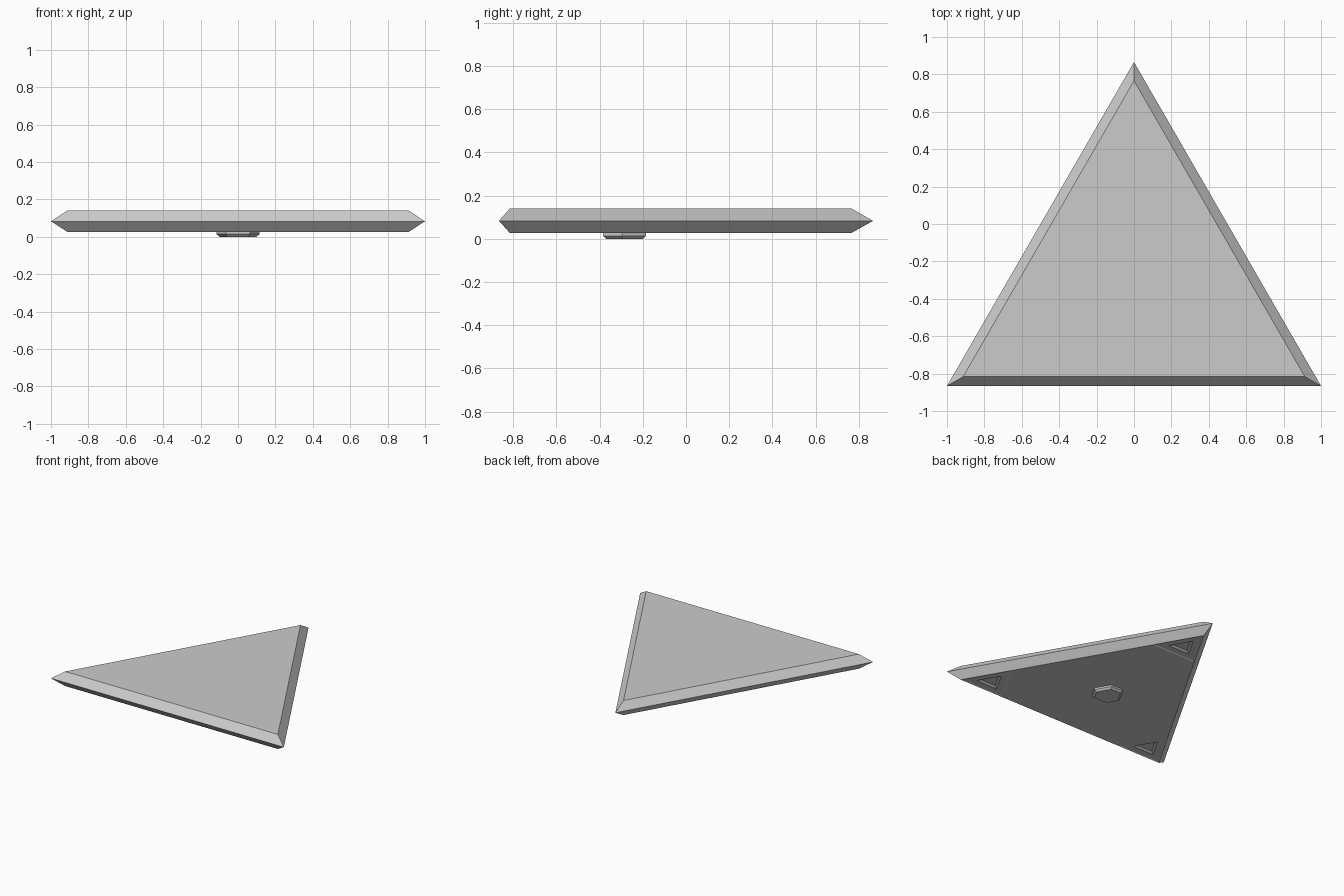
import bpy, bmesh
from math import sin, cos, radians, sqrt
from mathutils import Vector

if "Cube" in bpy.data.objects:
    bpy.data.objects.remove(bpy.data.objects["Cube"])

CY = -sqrt(3) / 6          # centroid of the triangular outline
TOP, MID, LOW = 0.14, 0.083, 0.027
CORNERS = [Vector((cos(radians(a)), sin(radians(a)), 0)) for a in (90, 210, 330)]


def loft(bm, rings):
    """Join stacked closed rings and cap both ends; rings go bottom to top."""
    vs = [[bm.verts.new(p) for p in r] for r in rings]
    n = len(vs[0])
    for a, b in zip(vs, vs[1:]):
        for i in range(n):
            j = (i + 1) % n
            bm.faces.new((a[i], a[j], b[j], b[i]))
    low = bm.faces.new(vs[0][::-1])
    bm.faces.new(vs[-1])
    bm.normal_update()
    return low


def finish(bm, name):
    me = bpy.data.meshes.new(name)
    bm.to_mesh(me)
    bm.free()
    bpy.context.collection.objects.link(bpy.data.objects.new(name, me))


def tri(radius, z):
    return [c * radius + Vector((0, CY, z)) for c in CORNERS]


# Bevelled triangular slab
R = 2 / sqrt(3)
bm = bmesh.new()
loft(bm, [tri(R - 0.1, LOW), tri(R, MID), tri(R - 0.1, TOP)])

# Split the underside into a centre and three corner panels
CUT = R - 0.43
for c in CORNERS:
    faces = [f for f in bm.faces if f.normal.z < -0.99]
    geom = set(faces)
    for f in faces:
        geom.update(f.edges)
        geom.update(f.verts)
    bmesh.ops.bisect_plane(bm, geom=list(geom), dist=1e-5,
                           plane_co=c * CUT + Vector((0, CY, 0)), plane_no=c)
bm.normal_update()
panels = [f for f in bm.faces if f.normal.z < -0.99 and len(f.verts) == 3]

# Shallow step, flat border, then a sloped triangular pocket in each corner
for thick, depth in ((0.006, -0.004), (0.051, 0), (0.016, -0.012)):
    bmesh.ops.inset_individual(bm, faces=panels, thickness=thick, depth=depth,
                               use_even_offset=True)
finish(bm, "triangular_slab")


# Clipped-corner knob under the centre
def knob_ring(scale, z, long=0.13, short=0.10):
    r = (long + 2 * short) / (2 * sqrt(3))
    cut = 2 * r - short * sqrt(3) / 2
    pts = []
    for c in CORNERS:
        side = Vector((-c.y, c.x, 0))
        for s in (-1, 1):
            pts.append((c * cut + side * s * short / 2) * scale + Vector((0, CY, z)))
    return pts


bm = bmesh.new()
loft(bm, [knob_ring(0.85, 0), knob_ring(1, 0.014), knob_ring(1, 0.03)])
finish(bm, "centre_knob")
